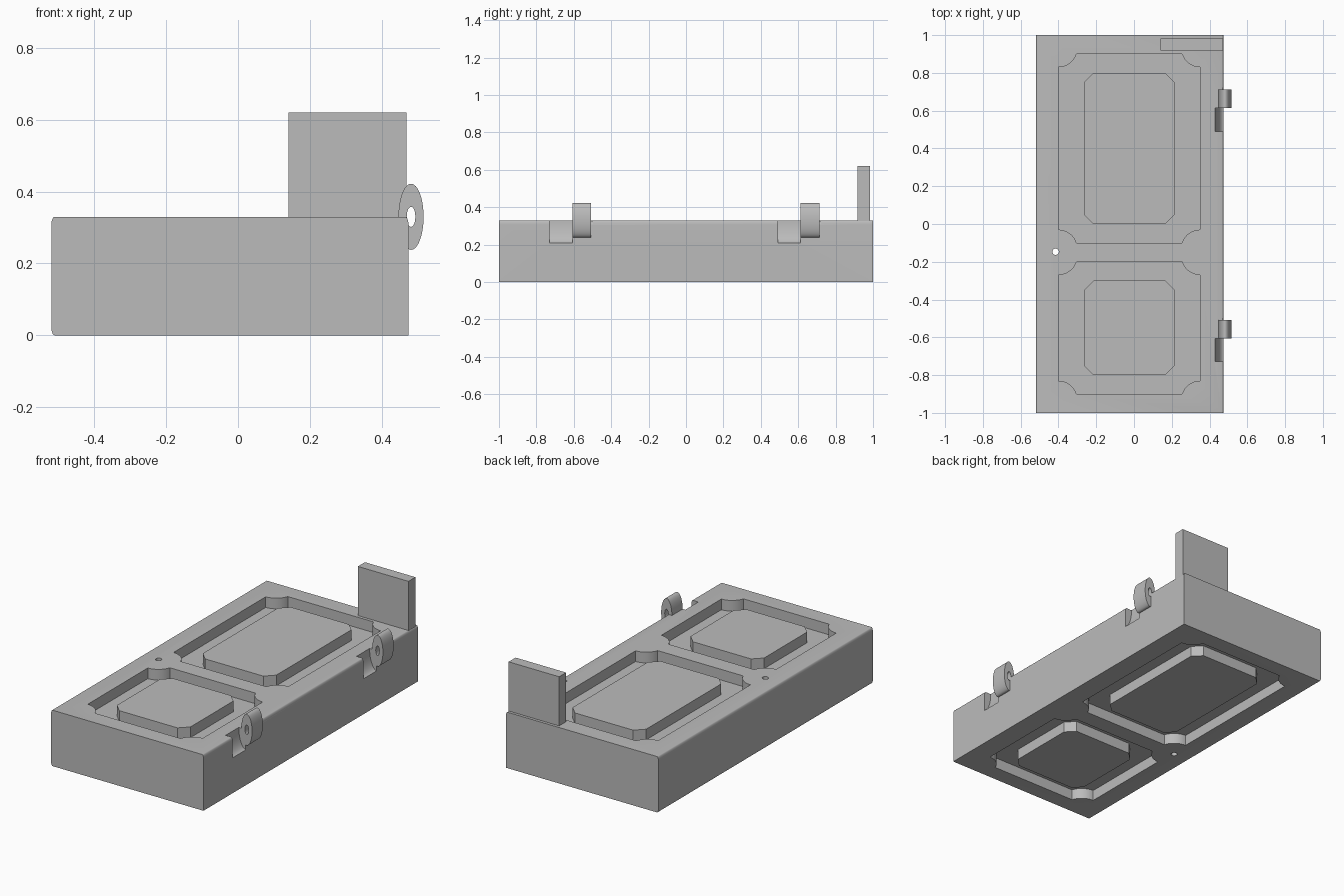
import bpy, bmesh, math
from mathutils import Vector

if "Cube" in bpy.data.objects:
    bpy.data.objects.remove(bpy.data.objects["Cube"])

grey = bpy.data.materials.new("plain grey")
grey.diffuse_color = (0.5, 0.5, 0.5, 1)
grey.use_nodes = True
grey.node_tree.nodes["Principled BSDF"].inputs["Base Color"].default_value = grey.diffuse_color

T, DEPTH = 0.33, 0.063          # slab thickness, panel recess depth
X0, X1 = -0.52, 0.475           # slab sides


def prism(name, pts, axis, a, b):
    """Extrude a 2D outline along z (x,y points) or y (x,z points) from a to b."""
    place = (lambda p, h: (p[0], p[1], h)) if axis == 'z' else (lambda p, h: (p[0], h, p[1]))
    bm = bmesh.new()
    f = bm.faces.new([bm.verts.new(place(p, a)) for p in pts])
    ext = bmesh.ops.extrude_face_region(bm, geom=[f])
    offset = Vector((0, 0, b - a)) if axis == 'z' else Vector((0, b - a, 0))
    bmesh.ops.translate(bm, vec=offset,
                        verts=[v for v in ext['geom'] if isinstance(v, bmesh.types.BMVert)])
    bmesh.ops.recalc_face_normals(bm, faces=bm.faces)
    me = bpy.data.meshes.new(name)
    bm.to_mesh(me)
    bm.free()
    me.materials.append(grey)
    ob = bpy.data.objects.new(name, me)
    bpy.context.collection.objects.link(ob)
    return ob


def arc(cx, cy, rx, ry, a0, a1, n):
    return [(cx + rx * math.cos(math.radians(a0 + (a1 - a0) * i / n)),
             cy + ry * math.sin(math.radians(a0 + (a1 - a0) * i / n))) for i in range(n + 1)]


def ellipse(cx, cy, rx, ry, n=48):
    return arc(cx, cy, rx, ry, 0, 360, n)[:-1]


def cut(target, cutter):
    """Boolean away the cutter, then drop it."""
    bpy.context.view_layer.objects.active = target
    m = target.modifiers.new("cut", 'BOOLEAN')
    m.operation, m.solver, m.object = 'DIFFERENCE', 'EXACT', cutter
    bpy.ops.object.modifier_apply(modifier=m.name)
    bpy.data.objects.remove(cutter)


def smooth(ob):
    bpy.ops.object.select_all(action='DESELECT')
    ob.select_set(True)
    bpy.context.view_layer.objects.active = ob
    bpy.ops.object.shade_smooth_by_angle(angle=math.radians(30))


def notched(x0, x1, y0, y1):
    """Rectangle whose corners are scooped by circles centred just beyond its ends."""
    r, d = 0.1, 0.03
    t = math.degrees(math.asin(d / r))
    return (arc(x0, y0 - d, r, r, 90, t, 10) + arc(x1, y0 - d, r, r, 180 - t, 90, 10)
            + arc(x1, y1 + d, r, r, 270, 180 + t, 10) + arc(x0, y1 + d, r, r, -t, -90, 10))


def chamfered(x0, x1, y0, y1, c=0.05):
    return [(x0 + c, y0), (x1 - c, y0), (x1, y0 + c), (x1, y1 - c),
            (x1 - c, y1), (x0 + c, y1), (x0, y1 - c), (x0, y0 + c)]


# door slab with lightly rounded long edges
bx, bz = 0.009, 0.024
slab = prism("door_slab", arc(X0 + bx, bz, bx, bz, 180, 270, 6) + [(X1, 0)]
             + arc(X1 - bx, T - bz, bx, bz, 0, 90, 6)
             + arc(X0 + bx, T - bz, bx, bz, 90, 180, 6), 'y', -1, 1)

# recessed panels on both faces, each with a raised centre field
for label, y0, y1 in (("upper", -0.1, 0.9), ("lower", -0.9, -0.2)):
    for side, a, b in (("front", T - DEPTH, T), ("rear", 0, DEPTH)):
        ca, cb = (a, b + 0.1) if side == "front" else (a - 0.1, b)
        cut(slab, prism("recess_cutter", notched(-0.4, 0.35, y0, y1), 'z', ca, cb))
        prism(f"{label}_{side}_field", chamfered(-0.265, 0.215, y0 + 0.1, y1 - 0.1), 'z', a, b)

# knob hole
cut(slab, prism("knob_cutter", ellipse(-0.415, -0.147, 0.017, 0.017, 24), 'z', -0.1, T + 0.1))

# hinges: a curved clearance pocket beside each knuckle
HX, HZ = 0.482, 0.33
for label, y in (("lower", -0.607), ("upper", 0.613)):
    cut(slab, prism("pocket_cutter", ellipse(HX, HZ, 0.052, 0.122), 'y', y - 0.122, y))
    cut(slab, prism("bore_cutter", ellipse(HX, HZ, 0.012, 0.028, 24), 'y', y - 0.01, y + 0.11))
    knuckle = prism(f"{label}_hinge_knuckle", ellipse(HX, HZ, 0.035, 0.092), 'y', y, y + 0.1)
    cut(knuckle, prism("pin_cutter", ellipse(HX, HZ, 0.012, 0.028, 24), 'y', y - 0.1, y + 0.2))
    smooth(knuckle)
smooth(slab)

# upright tab at the back corner
prism("end_tab", [(0.14, T - 0.02), (0.47, T - 0.02), (0.47, 0.62), (0.14, 0.62)], 'y', 0.918, 0.983)
